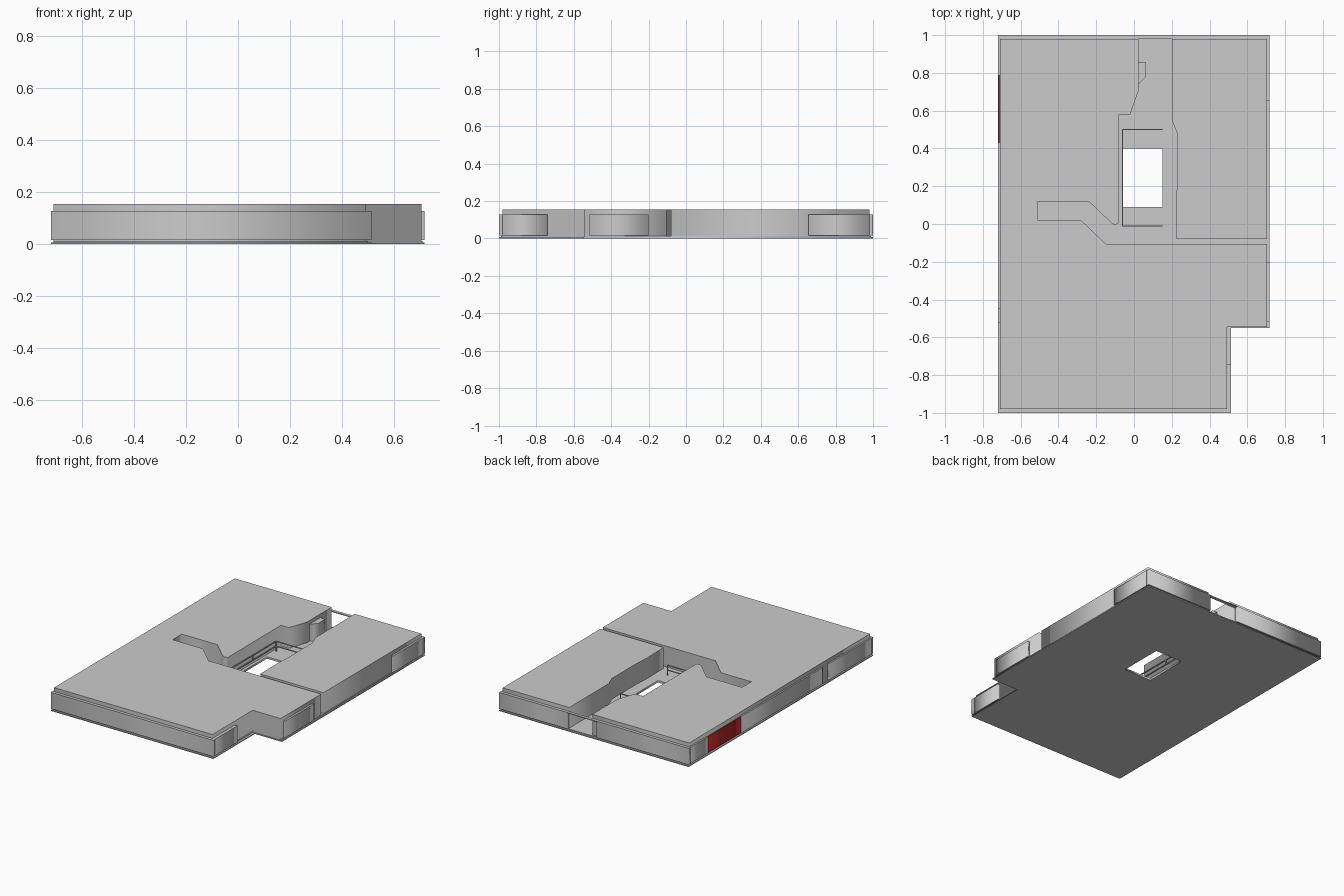
import bpy


def prism(name, outlines, z0, z1):
    """Extrude 2D outlines (extra outlines become holes) from z0 to z1."""
    curve = bpy.data.curves.new(name, 'CURVE')
    curve.dimensions = '2D'
    curve.fill_mode = 'BOTH'
    curve.extrude = (z1 - z0) / 2
    for pts in outlines:
        sp = curve.splines.new('POLY')
        sp.points.add(len(pts) - 1)
        for p, (x, y) in zip(sp.points, pts):
            p.co = (x, y, 0, 1)
        sp.use_cyclic_u = True
    temp = bpy.data.objects.new(name, curve)
    bpy.context.collection.objects.link(temp)
    temp.location.z = (z0 + z1) / 2
    bpy.ops.object.select_all(action='DESELECT')
    temp.select_set(True)
    bpy.context.view_layer.objects.active = temp
    bpy.ops.object.convert(target='MESH')
    obj = bpy.context.object
    obj.name = name
    return obj


def rect(x0, x1, y0, y1):
    return [(x0, y0), (x1, y0), (x1, y1), (x0, y1)]


def box(name, x0, x1, y0, y1, z0, z1):
    return prism(name, [rect(x0, x1, y0, y1)], z0, z1)


# Base slab with the central opening, plus slightly smaller floor layer
hole = rect(-0.06, 0.15, 0.09, 0.40)
prism("base_slab", [[(-0.72, -1), (0.513, -1), (0.513, -0.55), (0.718, -0.55),
                     (0.718, 1), (-0.72, 1)], hole], 0, 0.007)
prism("floor", [[(-0.71, -0.99), (0.50, -0.99), (0.50, -0.545), (0.71, -0.545),
                 (0.71, 0.99), (-0.71, 0.99)], hole], 0.007, 0.013)

# Large west and south block, bordering the winding corridor
prism("main_block", [[
    (-0.71, -0.98), (0.493, -0.98), (0.493, -0.545), (0.705, -0.545),
    (0.705, -0.105), (-0.15, -0.105), (-0.28, 0.02), (-0.51, 0.02),
    (-0.51, 0.12), (-0.24, 0.12), (-0.12, 0.005), (-0.10, -0.005),
    (-0.08, 0.005), (-0.08, 0.58), (-0.02, 0.58), (0.025, 0.71),
    (0.025, 0.98), (-0.71, 0.98)]], 0.013, 0.155)

# East block
prism("east_block", [[
    (0.225, -0.08), (0.705, -0.08), (0.705, 0.98), (0.20, 0.98),
    (0.20, 0.55), (0.228, 0.48), (0.228, 0.20), (0.222, 0.12)]], 0.013, 0.155)

# Small lower buttress on the corridor wall
prism("corridor_buttress", [[(0.025, 0.74), (0.063, 0.78), (0.063, 0.855),
                             (0.025, 0.855)]], 0.013, 0.13)

# Outer cladding panels
panels = {
    "front": [(-0.72, 0.513, -1, -0.98)],
    "back": [(-0.72, -0.02, 0.98, 1), (0.20, 0.718, 0.98, 1)],
    "left": [(-0.72, -0.71, -0.98, -0.52), (-0.72, -0.71, -0.45, 0.43),
             (-0.72, -0.71, 0.79, 0.98)],
    "right": [(0.493, 0.513, -0.98, -0.74), (0.705, 0.718, -0.515, -0.20),
              (0.705, 0.718, 0.655, 0.98)],
}
for side, rects in panels.items():
    for i, r in enumerate(rects):
        box(f"{side}_panel_{i + 1}", *r, 0.015, 0.128)

# Red access panel on the left side
red = bpy.data.materials.new("red")
red.diffuse_color = (0.45, 0.02, 0.02, 1)
box("red_panel", -0.717, -0.709, 0.43, 0.79, 0.015, 0.125).data.materials.append(red)

# Thin bar across the open back end of the corridor
box("back_crossbar", -0.02, 0.20, 0.98, 1, 0.122, 0.128)

# Railing around three sides of the opening
t = 0.003
for i, z in enumerate((0.045, 0.078)):
    box(f"side_rail_{i + 1}", -0.06 - t, -0.06 + t, -0.01, 0.50, z, z + 0.006)
    for end, y in (("front", -0.01), ("back", 0.50)):
        box(f"{end}_rail_{i + 1}", -0.06, 0.15, y - t, y + t, z, z + 0.006)
for i, (x, y) in enumerate([(-0.06, -0.01), (-0.06, 0.245), (-0.06, 0.50),
                            (0.147, -0.01), (0.147, 0.50)]):
    top, z0 = 0.084, 0.013 if i != 1 else 0.045
    box(f"rail_post_{i + 1}", x - t, x + t, y - t, y + t, z0, top)
